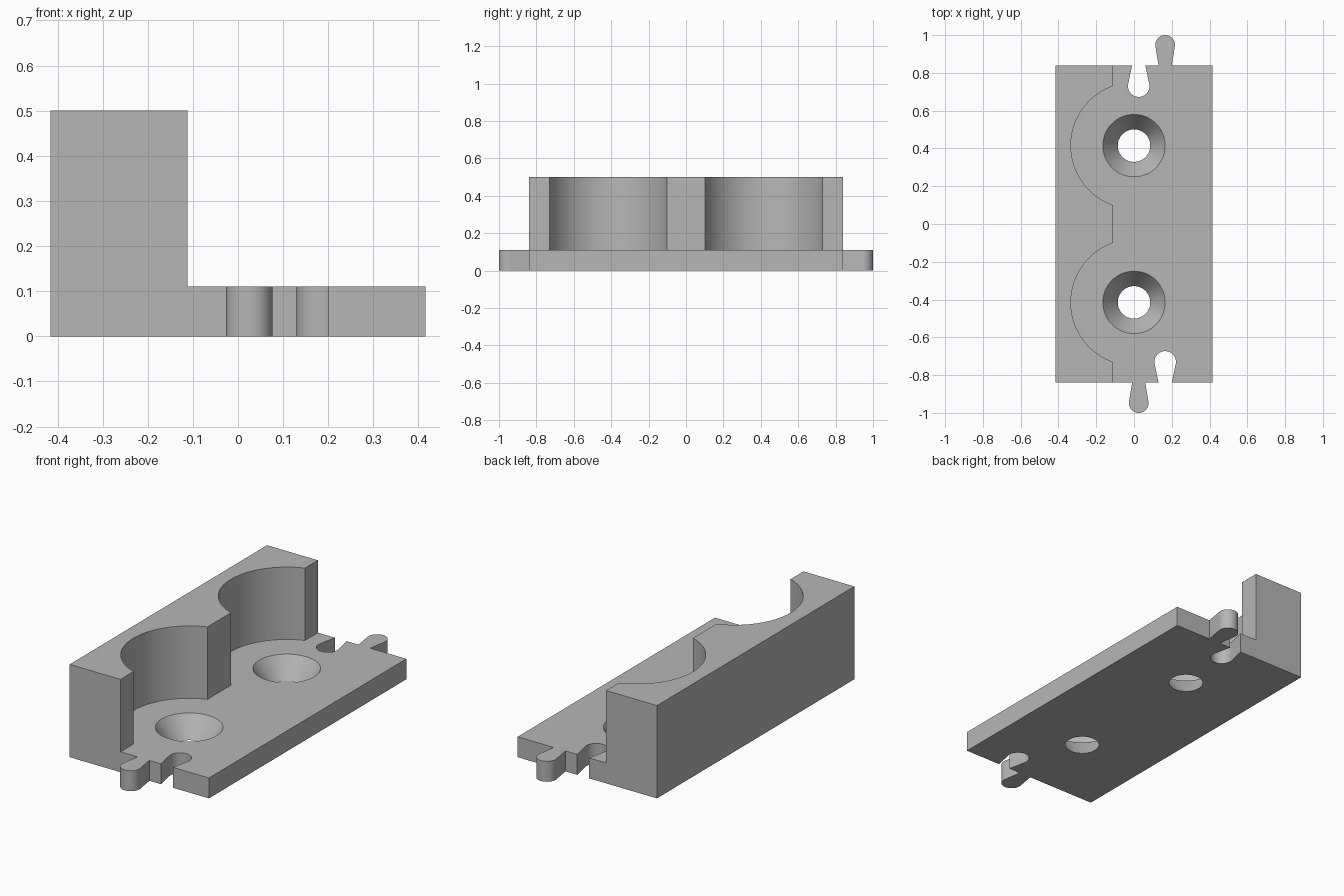
import bpy
import bmesh
from math import sin, cos, acos, pi, radians

cube = bpy.data.objects.get("Cube")
if cube:
    bpy.data.objects.remove(cube, do_unlink=True)

HALF_X, HALF_Y = 0.415, 0.84      # body footprint
PLATE_Z, WALL_Z = 0.11, 0.5       # plate and wall heights
WALL_X = -0.112                   # inner face of the wall
HOLE_Y, BAY_R = 0.415, 0.334      # hole and bay centres, bay radius

grey = bpy.data.materials.new("grey plastic")
grey.use_nodes = True
colour = (0.47, 0.47, 0.47, 1)
grey.diffuse_color = colour
grey.node_tree.nodes["Principled BSDF"].inputs["Base Color"].default_value = colour


def make_object(name, bm):
    bmesh.ops.recalc_face_normals(bm, faces=bm.faces)
    mesh = bpy.data.meshes.new(name)
    bm.to_mesh(mesh)
    bm.free()
    mesh.materials.append(grey)
    obj = bpy.data.objects.new(name, mesh)
    bpy.context.collection.objects.link(obj)
    return obj


def prism(name, outline, z0, z1):
    bm = bmesh.new()
    face = bm.faces.new([bm.verts.new((x, y, z0)) for x, y in outline])
    top = bmesh.ops.extrude_face_region(bm, geom=[face])["geom"]
    verts = [v for v in top if isinstance(v, bmesh.types.BMVert)]
    bmesh.ops.translate(bm, verts=verts, vec=(0, 0, z1 - z0))
    return make_object(name, bm)


def joint(cx, edge_y, direction, reach, r, neck=0.035, steps=32):
    """Keyhole outline, running towards +x; direction is the way it points in y."""
    pts = [(cx - neck, edge_y)]
    for i in range(steps + 1):
        t = radians(-100 + 200 * i / steps)
        pts.append((cx + r * sin(t), edge_y + direction * (reach + r * cos(t))))
    return pts + [(cx + neck, edge_y)]


# Body outline with a tab and a socket at each end
KNOB, SOCKET = (0.108, 0.052), (0.11, 0.057)
front = joint(0.025, -HALF_Y, -1, *KNOB) + joint(0.165, -HALF_Y, 1, *SOCKET)
back = joint(0.025, HALF_Y, -1, *SOCKET) + joint(0.165, HALF_Y, 1, *KNOB)
outline = ([(-HALF_X, -HALF_Y)] + front + [(HALF_X, -HALF_Y), (HALF_X, HALF_Y)]
           + back[::-1] + [(-HALF_X, HALF_Y)])
holder = prism("holder_body", outline, 0, WALL_Z)

# Space above the plate, with two round bays biting into the wall
space = [(WALL_X, -1.1), (1, -1.1), (1, 1.1), (WALL_X, 1.1)]
half_angle = acos(-WALL_X / BAY_R)
for cy in (HOLE_Y, -HOLE_Y):
    for i in range(65):
        a = pi - half_angle + 2 * half_angle * i / 64
        space.append((BAY_R * cos(a), cy + BAY_R * sin(a)))
cutters = [prism("bay_cutter", space, PLATE_Z, 1)]

# Countersunk screw holes, tapered through the whole plate
slope = (0.165 - 0.086) / PLATE_Z
for cy in (HOLE_Y, -HOLE_Y):
    bm = bmesh.new()
    extra = 0.02
    bmesh.ops.create_cone(bm, cap_ends=True, segments=64,
                          radius1=0.086 - slope * extra,
                          radius2=0.165 + slope * extra,
                          depth=PLATE_Z + 2 * extra)
    bmesh.ops.translate(bm, verts=bm.verts, vec=(0, cy, PLATE_Z / 2))
    cutters.append(make_object("screw_hole_cutter", bm))

# Cut the body and drop the cutters
bpy.ops.object.select_all(action="DESELECT")
bpy.context.view_layer.objects.active = holder
holder.select_set(True)
for cutter in cutters:
    cutter.hide_render = True
    mod = holder.modifiers.new("cut", "BOOLEAN")
    mod.operation = "DIFFERENCE"
    mod.solver = "EXACT"
    mod.object = cutter
    bpy.ops.object.modifier_apply(modifier=mod.name)
    bpy.data.objects.remove(cutter, do_unlink=True)

bpy.ops.object.shade_smooth_by_angle(angle=radians(30))
